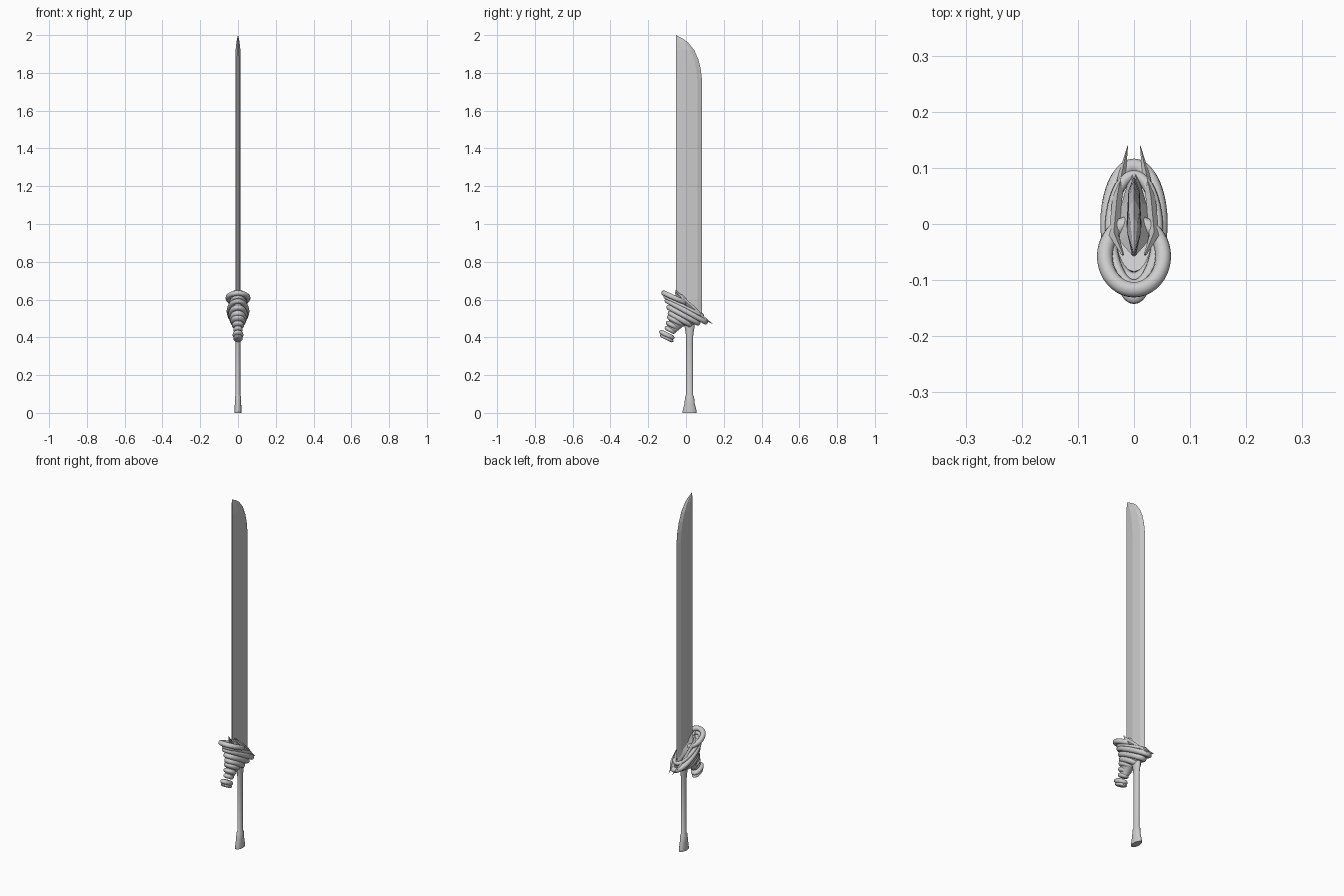
import bpy, bmesh, math
from mathutils import Vector

if "Cube" in bpy.data.objects:
    bpy.data.objects.remove(bpy.data.objects["Cube"])


def loft(name, sections, closed=False, smooth=True):
    """Skin a list of equal-length point loops; cap the ends unless closed."""
    bm = bmesh.new()
    loops = [[bm.verts.new(p) for p in s] for s in sections]
    n = len(loops[0])
    pairs = list(zip(loops, loops[1:]))
    if closed:
        pairs.append((loops[-1], loops[0]))
    else:
        bm.faces.new(loops[0])
        bm.faces.new(loops[-1])
    for a, b in pairs:
        for i in range(n):
            j = (i + 1) % n
            bm.faces.new((a[i], a[j], b[j], b[i]))
    bmesh.ops.recalc_face_normals(bm, faces=bm.faces)
    me = bpy.data.meshes.new(name)
    bm.to_mesh(me)
    bm.free()
    ob = bpy.data.objects.new(name, me)
    bpy.context.collection.objects.link(ob)
    if smooth:
        bpy.ops.object.select_all(action='DESELECT')
        ob.select_set(True)
        bpy.context.view_layer.objects.active = ob
        bpy.ops.object.shade_smooth_by_angle(angle=math.radians(40))
    return ob


def ellipse(c, u, rx, ru, n=20):
    """Ellipse spanned by the x axis and direction u."""
    X = Vector((1, 0, 0))
    return [Vector(c) + X * rx * math.cos(2 * math.pi * i / n)
            + u * ru * math.sin(2 * math.pi * i / n) for i in range(n)]


def frame(p0, p1):
    a, b = Vector((0, *p0)), Vector((0, *p1))
    u = (b - a).normalized()
    return (a + b) / 2, u, Vector((0, -u.z, u.y)), (b - a).length / 2


def ring(name, p0, p1, hx, tube):
    """Tilted oval tube whose outer ends lie at p0 and p1 in (y, z)."""
    c, u, n, half = frame(p0, p1)
    X = Vector((1, 0, 0))
    secs = []
    for k in range(40):
        t = 2 * math.pi * k / 40
        mid = c + X * (hx - tube) * math.cos(t) + u * (half - tube) * math.sin(t)
        out = (X * math.cos(t) / (hx - tube) + u * math.sin(t) / (half - tube)).normalized()
        secs.append([mid + tube * (out * math.cos(a) + n * math.sin(a))
                     for a in (2 * math.pi * i / 10 for i in range(10))])
    return loft(name, secs, closed=True)


def bead(name, p0, p1, hx, thick):
    """Tilted flattened bead with rounded rim."""
    c, u, n, half = frame(p0, p1)
    prof = [(-1, .62), (-.8, .82), (-.4, .96), (0, 1), (.4, .96), (.8, .82), (1, .62)]
    return loft(name, [ellipse(c + n * thick * h, u, hx * s, half * s) for h, s in prof])


# Blade: flat faceted bar with a curved clipped tip
back = -0.054
secs = []
for z, edge in [(.50, .085), (1.76, .085), (1.82, .078), (1.87, .066),
                (1.92, .044), (1.96, .012), (1.98, -.015), (2.0, -.053)]:
    w = edge - back
    s = min(1, w / 0.1)
    y1, y2 = back + w * .42, back + w * .82
    secs.append([(0.004 * s, back, z), (0.013 * s, y1, z), (0.010 * s, y2, z), (0.0002, edge, z),
                 (-0.0002, edge, z), (-0.010 * s, y2, z), (-0.013 * s, y1, z), (-0.004 * s, back, z)])
loft("blade", secs, smooth=False)

# Grip with flared pommel
Y = Vector((0, 1, 0))
prof = [(0, .018, .037), (.015, .018, .036), (.05, .017, .027), (.085, .016, .024),
        (.095, .012, .018), (.40, .012, .018), (.43, .014, .022), (.46, .017, .027), (.52, .018, .028)]
loft("grip", [ellipse((0, 0.019, z), Y, rx, ry, 16) for z, rx, ry in prof])

# Coiled guard: tilted loops getting smaller downwards
for i, r in enumerate([((-.13, .640), (.015, .575), .066, .014),
                       ((-.112, .600), (.115, .475), .060, .014),
                       ((-.118, .618), (.095, .510), .052, .010),
                       ((-.102, .565), (.075, .470), .052, .015),
                       ((-.095, .535), (.035, .460), .046, .016)]):
    ring(f"guard_coil_{i + 1}", *r)

# Solid heart inside the coils
core = [((-.085, .595), (.075, .515), .034), ((-.09, .575), (.08, .485), .042),
        ((-.085, .54), (.04, .465), .040), ((-.085, .505), (-.01, .462), .032),
        ((-.105, .44), (-.065, .418), .018)]
secs = []
for p0, p1, hx in core:
    c, u, n, half = frame(p0, p1)
    secs.append(ellipse(c, u, hx, half))
loft("guard_core", secs)

# Tail beads below the coils
for i, b in enumerate([((-.100, .512), (-.008, .462), .040, .015),
                       ((-.106, .482), (-.038, .446), .033, .013),
                       ((-.112, .455), (-.055, .424), .025, .012),
                       ((-.142, .433), (-.062, .393), .029, .013),
                       ((-.138, .413), (-.066, .377), .025, .009)]):
    bead(f"tail_bead_{i + 1}", *b)

# Faceted collar around the blade root
secs = []
for y, z, hx, h in [(-.055, .640, .004, .006), (-.03, .605, .026, .022),
                    (.03, .560, .024, .025), (.09, .505, .006, .010)]:
    secs.append([(hx, y, z), (0.3 * hx, y + h * .6, z + h), (-0.3 * hx, y + h * .6, z + h),
                 (-hx, y, z), (0, y - h * .6, z - h)])
loft("blade_collar", secs, smooth=False)

# Paired fangs sweeping along the guard
path = [(.020, -.055, .648, .003), (.036, -.020, .605, .011),
        (.030, .045, .548, .011), (.021, .090, .505, .008), (.011, .140, .472, .0006)]
for side, s in (("right", 1), ("left", -1)):
    secs = [[(s * (x + .8 * r), y, z), (s * x, y + .5 * r, z + r),
             (s * (x - .8 * r), y, z), (s * x, y - .5 * r, z - r)] for x, y, z, r in path]
    loft(f"guard_fang_{side}", secs, smooth=False)
